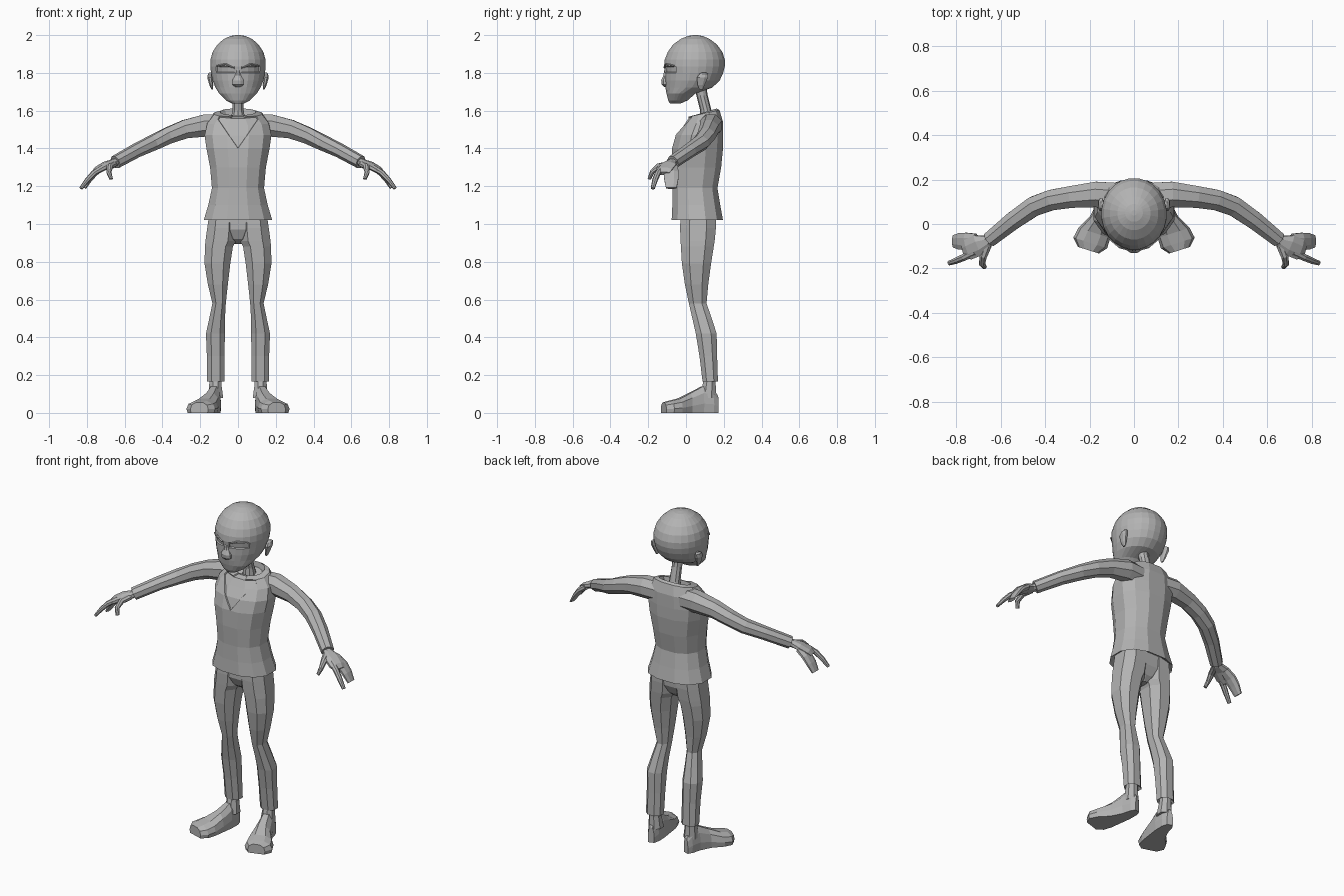
import bpy, bmesh, math
from mathutils import Vector

cube = bpy.data.objects.get("Cube")
if cube:
    bpy.data.objects.remove(cube, do_unlink=True)

GREY = bpy.data.materials.new("plain grey")
GREY.use_nodes = True
GREY.diffuse_color = (0.45, 0.45, 0.45, 1)
GREY.node_tree.nodes["Principled BSDF"].inputs["Base Color"].default_value = GREY.diffuse_color
SIDES = (("left", 1), ("right", -1))


def loft(rings):
    """Skin a list of closed rings and cap both ends."""
    bm = bmesh.new()
    loops = [[bm.verts.new(p) for p in ring] for ring in rings]
    n = len(loops[0])
    for a, b in zip(loops, loops[1:]):
        for i in range(n):
            j = (i + 1) % n
            bm.faces.new((a[i], a[j], b[j], b[i]))
    bm.faces.new(loops[0])
    bm.faces.new(loops[-1])
    bmesh.ops.recalc_face_normals(bm, faces=bm.faces)
    return bm


def finish(bm, name, side=1, smooth=False):
    """Turn a bmesh into an object, mirrored when side is -1."""
    if side < 0:
        bmesh.ops.scale(bm, vec=(-1, 1, 1), verts=bm.verts)
        bmesh.ops.reverse_faces(bm, faces=bm.faces)
    mesh = bpy.data.meshes.new(name)
    bm.to_mesh(mesh)
    bm.free()
    mesh.materials.append(GREY)
    obj = bpy.data.objects.new(name, mesh)
    bpy.context.collection.objects.link(obj)
    return obj


def level_ring(z, x0, x1, y0, y1, n=12, power=1.0, tilt=0.0):
    """Horizontal oval; power below 1 squares it, tilt drops its front."""
    ring = []
    for i in range(n):
        a = math.tau * (i + 0.5) / n
        c, s = math.cos(a), math.sin(a)
        c = math.copysign(abs(c) ** power, c)
        s = math.copysign(abs(s) ** power, s)
        ring.append(Vector(((x0 + x1) / 2 + c * (x1 - x0) / 2,
                            (y0 + y1) / 2 + s * (y1 - y0) / 2, z + tilt * s)))
    return ring


def tube(points, n=8):
    """Rings along a path of (x, y, z, half width, half height)."""
    centres = [Vector(p[:3]) for p in points]
    rings = []
    for k, p in enumerate(points):
        t = centres[min(k + 1, len(points) - 1)] - centres[max(k - 1, 0)]
        t.normalize()
        across = t.cross(Vector((0, 0, 1))).normalized()
        up = across.cross(t)
        rings.append([centres[k] + across * p[3] * math.cos(a) + up * p[4] * math.sin(a)
                      for a in (math.tau * (i + 0.5) / n for i in range(n))])
    return loft(rings)


# Head: stacked ovals from chin to crown, with sunken eye sockets
head_profile = [(1.637, .03, -.085, -.03), (1.655, .065, -.095, .01), (1.69, .1, -.104, .05),
                (1.722, .12, -.11, .14), (1.76, .136, -.113, .18), (1.8, .144, -.113, .198),
                (1.835, .148, -.118, .207), (1.87, .147, -.114, .207), (1.91, .136, -.098, .194),
                (1.95, .11, -.07, .165), (1.98, .075, -.028, .125), (1.995, .04, .01, .09),
                (2.0, .012, .038, .062)]
bm = loft([level_ring(z, -w, w, f, b, 24) for z, w, f, b in head_profile])
for s in (1, -1):
    socket = [f for f in bm.faces if f.calc_center_median().y < -.03
              and 1.8 < f.calc_center_median().z < 1.835
              and .02 < f.calc_center_median().x * s < .12]
    bmesh.ops.inset_region(bm, faces=socket, thickness=.004, depth=-.007)
finish(bm, "head")

# Nose: narrow bridge widening to the tip
nose_rings = [(1.83, .01, -.112, -.09), (1.785, .017, -.122, -.09),
              (1.76, .033, -.133, -.09), (1.738, .034, -.13, -.09), (1.726, .015, -.117, -.09)]
finish(loft([level_ring(z, -w, w, f, b, 8) for z, w, f, b in nose_rings]), "nose")

# Ears and brows
for label, s in SIDES:
    ear = [(1.712, .132, .14, .07, .09), (1.735, .13, .152, .06, .1),
           (1.775, .132, .164, .055, .118), (1.795, .135, .16, .07, .118), (1.803, .138, .15, .085, .105)]
    finish(loft([level_ring(*r, 8) for r in ear]), label + "_ear", s)
    brow = [(.025, -.115, 1.828, .006, .004), (.065, -.104, 1.846, .006, .005),
            (.112, -.064, 1.838, .005, .004)]
    finish(tube(brow, 6), label + "_brow", s)

# Neck leaning forward into the skull
neck = [(1.54, .042, .07, .155), (1.6, .032, .075, .135), (1.68, .029, .055, .115), (1.77, .032, .03, .1)]
finish(loft([level_ring(z, -w, w, f, b, 10) for z, w, f, b in neck]), "neck")

# Shirt body with a sunken V neckline panel
shirt = [(1.045, .15, -.04, .165, 0), (1.02, .187, -.08, .2, 0), (1.1, .162, -.076, .185, 0),
         (1.19, .142, -.074, .17, 0), (1.3, .152, -.08, .19, 0), (1.4, .172, -.078, .2, 0),
         (1.47, .182, -.058, .2, 0), (1.535, .168, -.02, .198, .01), (1.585, .13, .01, .18, .018),
         (1.594, .095, .045, .165, .018), (1.56, .08, .05, .16, .02)]
bm = loft([level_ring(z, -w, w, f, b, 12, .85, t) for z, w, f, b, t in shirt])
for s in (1, -1):
    front = [f for f in bm.faces if f.calc_center_median().y < .04
             and 1.38 < f.calc_center_median().z < 1.59]
    geom = set(front)
    for f in front:
        geom.update(f.edges)
        geom.update(f.verts)
    bmesh.ops.bisect_plane(bm, geom=list(geom), plane_co=(0, 0, 1.4), plane_no=(s * 1.45, 0, -1))
panel = [f for f in bm.faces if f.calc_center_median().y < .03 and f.normal.y < -.1
         and 1.4 + 1.45 * abs(f.calc_center_median().x) < f.calc_center_median().z < 1.58]
if panel:
    bmesh.ops.inset_region(bm, faces=panel, thickness=.003, depth=-.007)
finish(bm, "shirt")

# Pelvis filling the gap between the trouser legs
pelvis = [(1.06, .13, -.03, .16), (.97, .12, -.03, .155), (.92, .06, -.005, .13), (.895, .02, .03, .1)]
finish(loft([level_ring(z, -w, w, f, b, 12, .8) for z, w, f, b in pelvis]), "pelvis")

# Limb measurements, given for the left side
sleeve = [(.08, .125, 1.52, .065, .065), (.17, .133, 1.522, .062, .064), (.28, .122, 1.502, .053, .053),
          (.37, .108, 1.468, .05, .047), (.45, .08, 1.43, .048, .043), (.54, .018, 1.388, .044, .038),
          (.65, -.07, 1.327, .037, .036)]
palm = [(.62, -.045, 1.343, .024, .02), (.66, -.077, 1.322, .03, .022),
        (.7, -.095, 1.31, .052, .021), (.745, -.115, 1.285, .05, .018), (.765, -.12, 1.268, .035, .012)]
fingers = [(.71, -.075, 1.305, .034, .018), (.755, -.078, 1.272, .042, .017),
           (.785, -.078, 1.235, .04, .014), (.812, -.078, 1.19, .03, .009)]
index_finger = [(.715, -.125, 1.3, .02, .016), (.765, -.15, 1.268, .017, .015),
                (.8, -.165, 1.23, .015, .013), (.832, -.176, 1.188, .011, .009)]
thumb = [(.66, -.095, 1.315, .022, .018), (.678, -.145, 1.305, .018, .017),
         (.684, -.18, 1.275, .014, .013), (.672, -.194, 1.238, .011, .009)]
trouser = [(1.05, .002, .158, -.035, .165), (.98, 0, .168, -.038, .165), (.91, .005, .178, -.035, .158),
           (.88, .022, .18, -.033, .153), (.79, .036, .182, -.027, .138), (.68, .05, .163, -.01, .122),
           (.58, .062, .138, .012, .112), (.5, .066, .155, .03, .14), (.42, .066, .173, .048, .166),
           (.3, .068, .168, .068, .168), (.165, .068, .168, .085, .172), (.18, .085, .15, .1, .16)]
ankle = [(.22, .09, .15, .1, .16), (.15, .085, .155, .085, .16), (.08, .075, .16, .07, .165)]
# Shoe sections from heel to toe: centre x, y, half width, height
shoe = [(.117, .168, .03, .09), (.12, .14, .046, .13), (.128, .085, .05, .14), (.148, .02, .058, .105),
        (.178, -.04, .076, .075), (.197, -.085, .08, .064), (.205, -.118, .05, .055)]


def shoe_rings():
    toe_out = Vector((.95, .3, 0))
    outline = ((-.92, 0), (.92, 0), (1, .35), (.85, .75), (.4, 1), (-.4, 1), (-.85, .75), (-1, .35))
    return [[Vector((x, y, 0)) + toe_out * (w * u) * min(1, .6 + i * .1) + Vector((0, 0, .008 + h * v))
             for u, v in outline] for i, (x, y, w, h) in enumerate(shoe)]


# Arms, hands, legs and feet on both sides
for label, s in SIDES:
    for name, path in (("sleeve", sleeve), ("palm", palm), ("fingers", fingers),
                       ("index_finger", index_finger), ("thumb", thumb)):
        finish(tube(path), label + "_" + name, s)
    finish(loft([level_ring(*r, 8, .85) for r in trouser]), label + "_trouser_leg", s)
    finish(loft([level_ring(*r, 8) for r in ankle]), label + "_ankle", s)
    bm = loft(shoe_rings())
    bmesh.ops.translate(bm, vec=(0, 0, -.008), verts=bm.verts)
    finish(bm, label + "_shoe", s)
